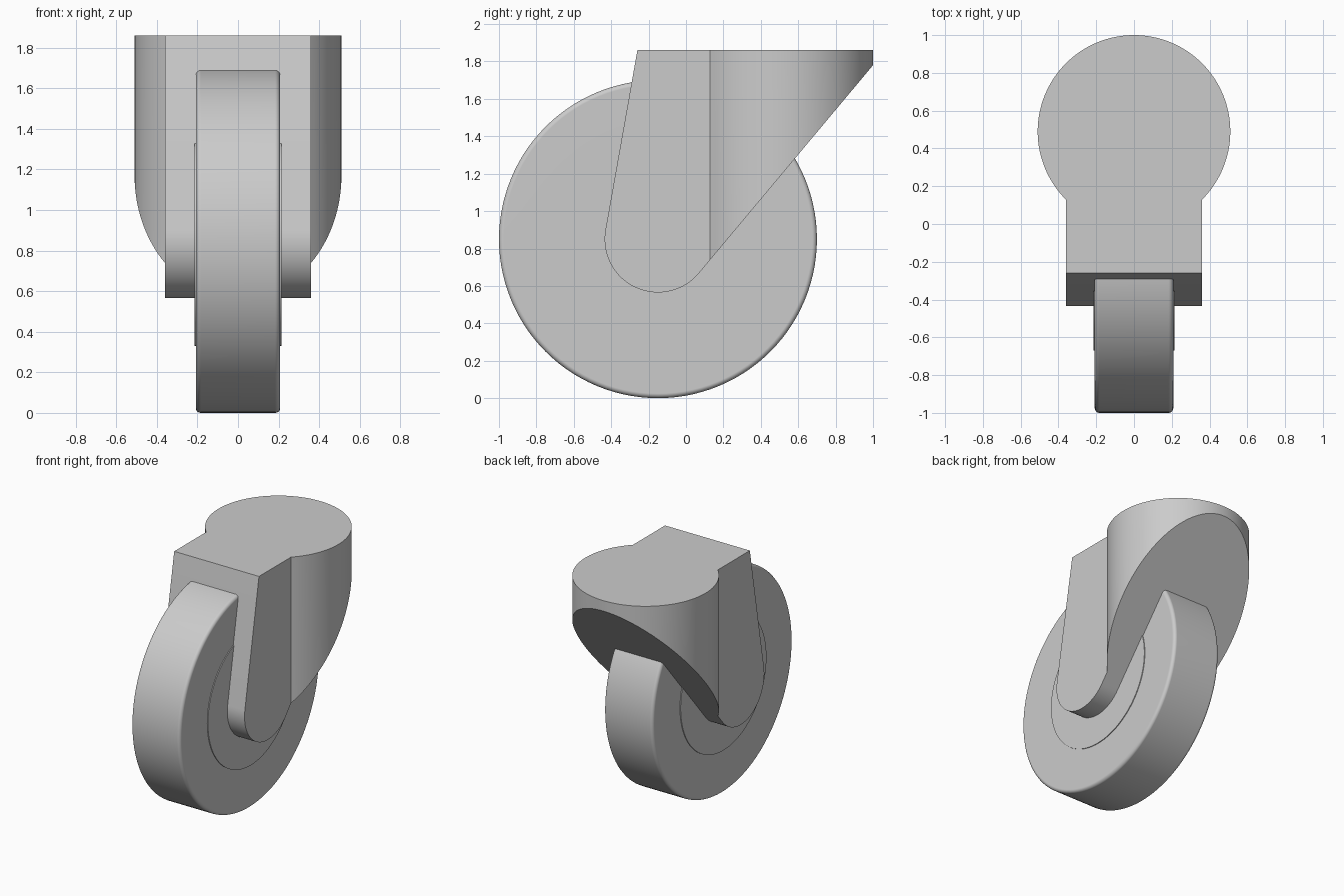
import bpy, bmesh
from math import sin, cos, pi, radians, sqrt, atan2
from mathutils import Matrix, Vector

cube = bpy.data.objects.get("Cube")
if cube:
    bpy.data.objects.remove(cube, do_unlink=True)

grey = bpy.data.materials.new("plain grey")
grey.use_nodes = True
colour = (0.6, 0.6, 0.6, 1)
grey.diffuse_color = colour
grey.node_tree.nodes["Principled BSDF"].inputs["Base Color"].default_value = colour

AXLE_Y, AXLE_Z = -0.15, 0.85
TOP = 1.86


def add_object(name, bm):
    bmesh.ops.recalc_face_normals(bm, faces=bm.faces)
    mesh = bpy.data.meshes.new(name)
    bm.to_mesh(mesh)
    bm.free()
    mesh.materials.append(grey)
    ob = bpy.data.objects.new(name, mesh)
    bpy.context.collection.objects.link(ob)
    return ob


def prism(name, points, offset):
    bm = bmesh.new()
    face = bm.faces.new([bm.verts.new(p) for p in points])
    new = bmesh.ops.extrude_face_region(bm, geom=[face])["geom"]
    bmesh.ops.translate(bm, vec=offset, verts=[v for v in new if isinstance(v, bmesh.types.BMVert)])
    return add_object(name, bm)


def arc(cx, cy, r, start, end, steps):
    angles = [start + (end - start) * i / steps for i in range(steps + 1)]
    return [(cx + r * cos(a), cy + r * sin(a)) for a in angles]


def select(ob):
    bpy.ops.object.select_all(action="DESELECT")
    ob.select_set(True)
    bpy.context.view_layer.objects.active = ob


# Fork: round swivel head joined to a square front, trimmed to the side profile
half, head_r, head_y = 0.36, 0.51, 0.49
join = atan2(-sqrt(head_r**2 - half**2), half)
plan = [(-half, -0.6), (half, -0.6)] + arc(0, head_y, head_r, join, pi - join, 96)
fork = prism("fork", [(x, y, 0.4) for x, y in plan], (0, 0, TOP - 0.4))

side = [(-0.26, TOP), (1.1, TOP), (1.1, 1.9)]
side = arc(AXLE_Y, AXLE_Z, 0.285, radians(170), radians(320), 40)
side += [(1.0, 1.78), (1.1, 1.9), (1.1, 2.0), (-0.235, 2.0)]
trim = prism("fork_trim", [(-0.7, y, z) for y, z in side], (1.4, 0, 0))
trim.hide_render = True

cut = fork.modifiers.new("trim", "BOOLEAN")
cut.operation = "INTERSECT"
cut.solver = "EXACT"
cut.object = trim
select(fork)
bpy.ops.object.modifier_apply(modifier=cut.name)
bpy.data.objects.remove(trim, do_unlink=True)
select(fork)
bpy.ops.object.shade_smooth_by_angle(angle=radians(25))

# Wheel: lathed half section with a rounded rim and a slightly raised hub disc
radius, width, rim = 0.85, 0.208, 0.025
section = [(0.214, 0), (0.214, 0.52), (width, 0.52)]
section += arc(width - rim, radius - rim, rim, 0, pi / 2, 5)
section += [(-x, r) for x, r in reversed(section)]
bm = bmesh.new()
verts = [bm.verts.new((x, 0, r)) for x, r in section]
edges = [bm.edges.new(pair) for pair in zip(verts, verts[1:])]
bmesh.ops.spin(bm, geom=verts + edges, cent=(0, 0, 0), axis=(1, 0, 0),
               angle=2 * pi, steps=112, use_duplicate=False)
bmesh.ops.remove_doubles(bm, verts=bm.verts, dist=0.0005)
bmesh.ops.translate(bm, vec=(0, AXLE_Y, AXLE_Z), verts=bm.verts)
wheel = add_object("wheel", bm)
select(wheel)
bpy.ops.object.shade_smooth_by_angle(angle=radians(30))
wheel.modifiers.new("flat sides", "WEIGHTED_NORMAL").keep_sharp = True
